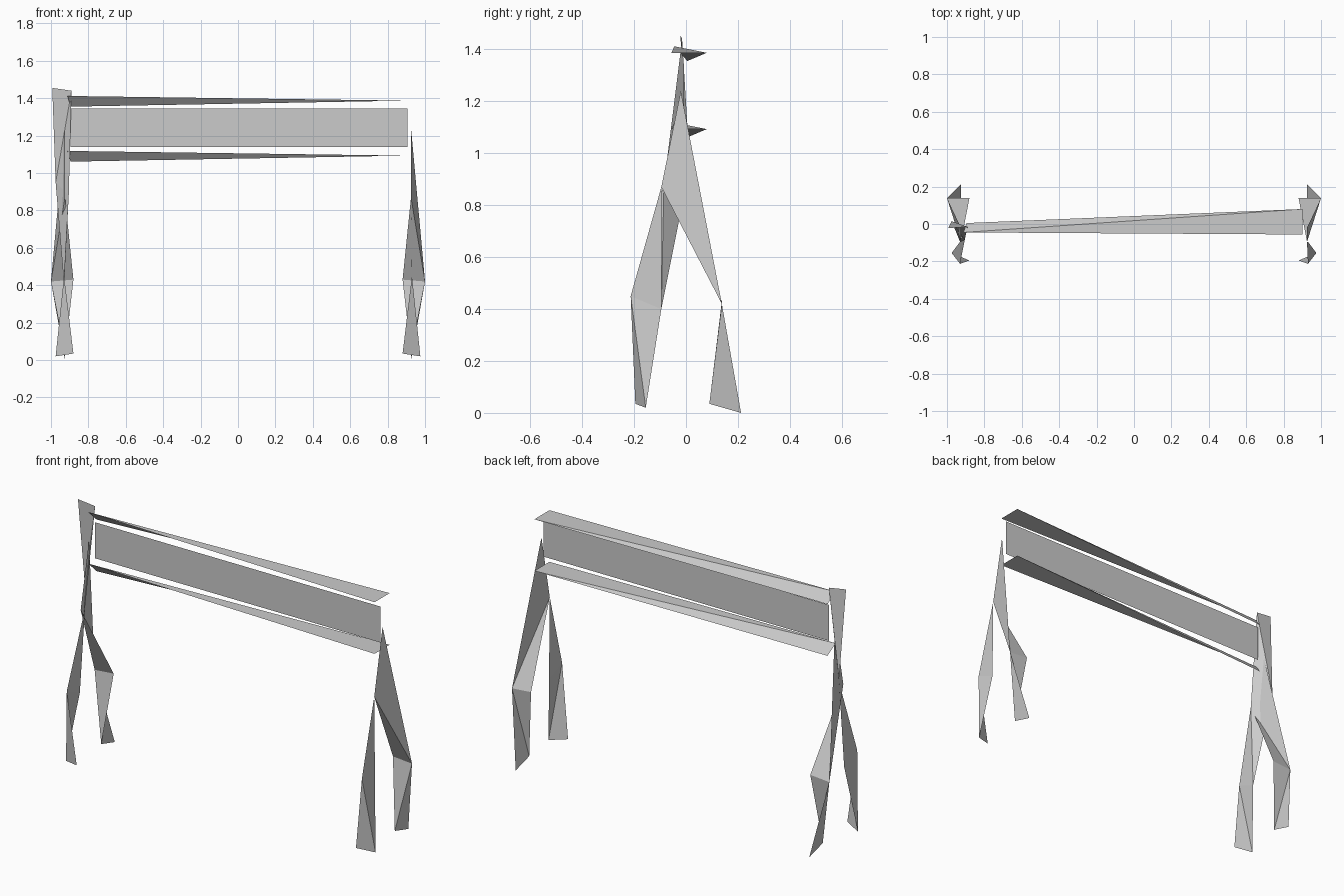
import bpy
import bmesh

if "Cube" in bpy.data.objects:
    bpy.data.objects.remove(bpy.data.objects["Cube"])


def strip(name, rungs):
    """Twisted sheet through two-point rungs; diagonal runs from the second
    point of one rung to the first point of the next."""
    bm = bmesh.new()
    rows = [[bm.verts.new(p) for p in r] for r in rungs]
    for r, s in zip(rows, rows[1:]):
        if len(r) == 1:
            bm.faces.new((r[0], s[0], s[1]))
        else:
            bm.faces.new((r[0], r[1], s[0]))
            bm.faces.new((r[1], s[1], s[0]))
    bmesh.ops.recalc_face_normals(bm, faces=bm.faces[:])
    me = bpy.data.meshes.new(name)
    bm.to_mesh(me)
    bm.free()
    ob = bpy.data.objects.new(name, me)
    bpy.context.collection.objects.link(ob)
    return ob


def mirrored(rungs, s):
    return [[(s * x, y, z) for x, y, z in r] for r in rungs]


# Back leg: each rung turns a quarter from the one before
back_leg = [
    [(.925, -.02, 1.24), (.925, -.095, .87)],
    [(1.0, .138, .42), (.88, .138, .43)],
]
back_shin = [
    [(.88, .138, .43), (1.0, .138, .42)],
    [(.925, .09, .035), (.925, .212, .0)],
]

# Front leg knee and foot
front_shin = [
    [(.93, -.095, .40), (.93, -.213, .45)],
    [(.975, -.155, .02), (.88, -.195, .035)],
]

for side, s in (("right", 1), ("left", -1)):
    strip(side + "_back_leg", mirrored(back_leg, s))
    strip(side + "_back_shin", mirrored(back_shin, s))
    strip(side + "_front_shin", mirrored(front_shin, s))

# Right front leg tapers to a point at the top
strip("right_front_leg", [[(.925, -.095, .87)], front_shin[0]])

# Left front leg carries on up into a tall post
joint = [(-.975, .015, .95), (-.905, -.085, .88)]
knee = mirrored(front_shin, -1)[0]
strip("left_front_leg", [joint, knee])
strip("left_post", [[(-.993, -.022, 1.455), (-.89, -.015, 1.44)], joint])

# Barrier board
strip("board", [[(-.895, -.01, 1.345), (-.895, -.01, 1.14)],
                [(.905, -.008, 1.345), (.905, -.008, 1.14)]])

# Twisted rails above and below the board
for name, z in (("top_rail", 1.387), ("bottom_rail", 1.093)):
    strip(name, [[(-.895, .005, z - .032), (-.912, -.045, z + .025)],
                 [(.9, .08, z), (.9, -.056, z)]])
